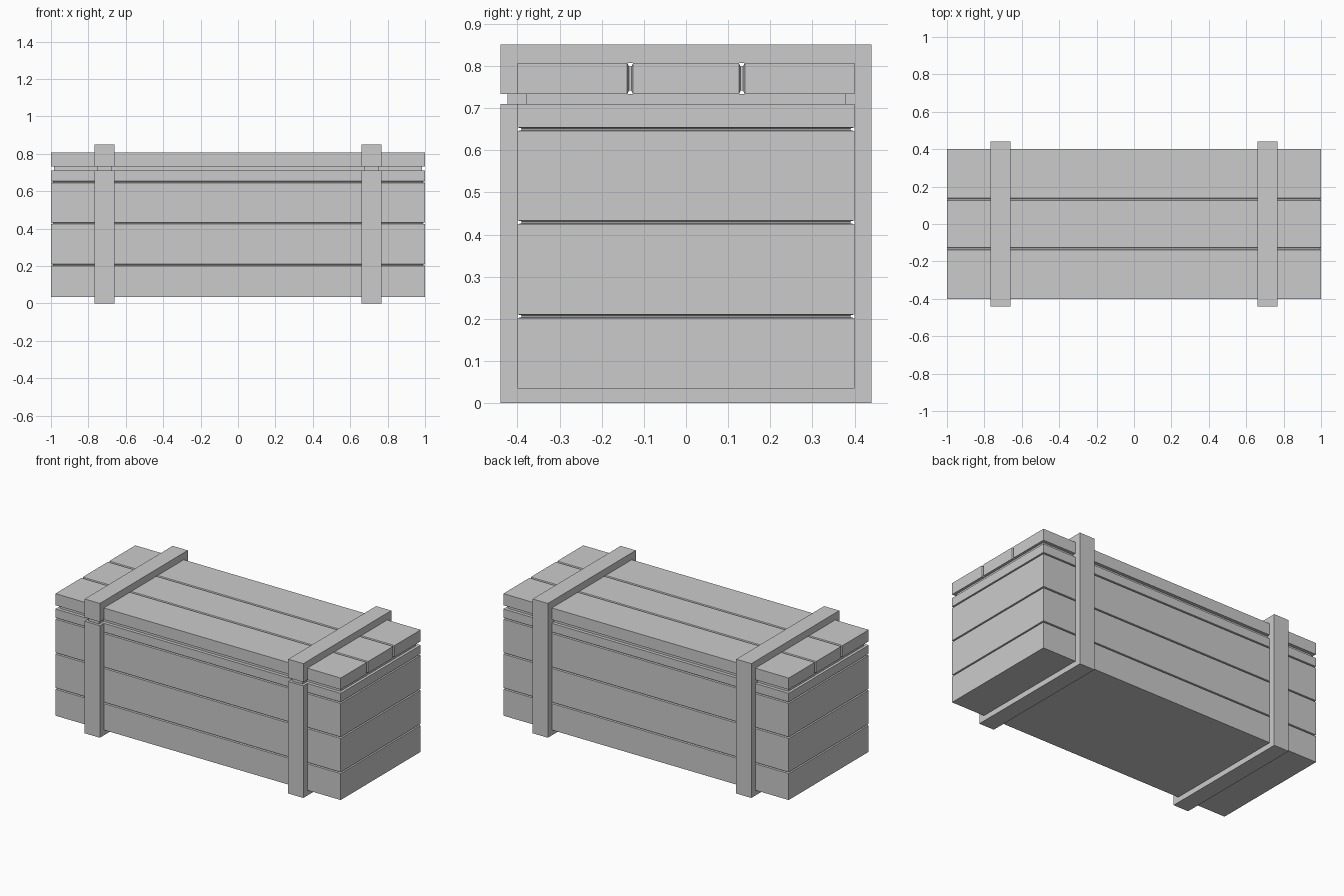
import bpy, bmesh

if "Cube" in bpy.data.objects:
    bpy.data.objects.remove(bpy.data.objects["Cube"])


def finish(bm, name):
    bmesh.ops.recalc_face_normals(bm, faces=bm.faces)
    mesh = bpy.data.meshes.new(name)
    bm.to_mesh(mesh)
    bm.free()
    obj = bpy.data.objects.new(name, mesh)
    bpy.context.collection.objects.link(obj)
    return obj


def loft(name, rings):
    """Skin a stack of four-cornered rings and cap both ends."""
    bm = bmesh.new()
    rows = [[bm.verts.new(p) for p in ring] for ring in rings]
    for a, b in zip(rows, rows[1:]):
        for i in range(4):
            j = (i + 1) % 4
            bm.faces.new((a[i], a[j], b[j], b[i]))
    bm.faces.new(rows[0])
    bm.faces.new(rows[-1])
    return finish(bm, name)


def stations(start, end, grooves, half, inner, depth):
    """Position / inset pairs along an axis, with tapered plank grooves."""
    out = [(start, 0)]
    for g in grooves:
        out += [(g - half, 0), (g - inner, depth), (g + inner, depth), (g + half, 0)]
    return out + [(end, 0)]


def rect_z(x, y, z):
    return [(-x, -y, z), (x, -y, z), (x, y, z), (-x, y, z)]


def extrude_x(name, profile, x0, x1):
    bm = bmesh.new()
    face = bm.faces.new([bm.verts.new((x0, y, z)) for y, z in profile])
    res = bmesh.ops.extrude_face_region(bm, geom=[face])
    for v in res["geom"]:
        if isinstance(v, bmesh.types.BMVert):
            v.co.x = x1
    return finish(bm, name)


# Plank body with the recessed neck under the lid
body = [rect_z(1 - d, 0.4 - d, z) for z, d in
        stations(0.034, 0.71, (0.206, 0.429, 0.65), 0.0045, 0.002, 0.01)]
body += [rect_z(0.983, 0.379, 0.71), rect_z(0.983, 0.379, 0.7335)]
loft("chest_body", body)

# Lid of three planks running lengthwise
lid = []
for y, d in stations(-0.4, 0.4, (-0.1325, 0.1325), 0.007, 0.003, 0.008):
    x, lo, hi = 1 - d, 0.7335 + d, 0.807 - d
    lid.append([(-x, y, lo), (x, y, lo), (x, y, hi), (-x, y, hi)])
loft("chest_lid", lid)

# Battens wrap the chest, split at the front where the lid opens
batten = [(-0.44, 0.71), (-0.44, 0), (0.44, 0), (0.44, 0.851), (-0.44, 0.851),
          (-0.44, 0.7335), (-0.4, 0.7335), (-0.4, 0.807), (0.4, 0.807),
          (0.4, 0.7335), (0.379, 0.7335), (0.379, 0.71), (0.4, 0.71),
          (0.4, 0.034), (-0.4, 0.034), (-0.4, 0.71)]
neck = [(-0.424, 0.71), (-0.379, 0.71), (-0.379, 0.7335), (-0.424, 0.7335)]
for side, s in (("left", -1), ("right", 1)):
    extrude_x(side + "_batten", batten, s * 0.66, s * 0.766)
    extrude_x(side + "_batten_neck", neck, s * 0.676, s * 0.75)
